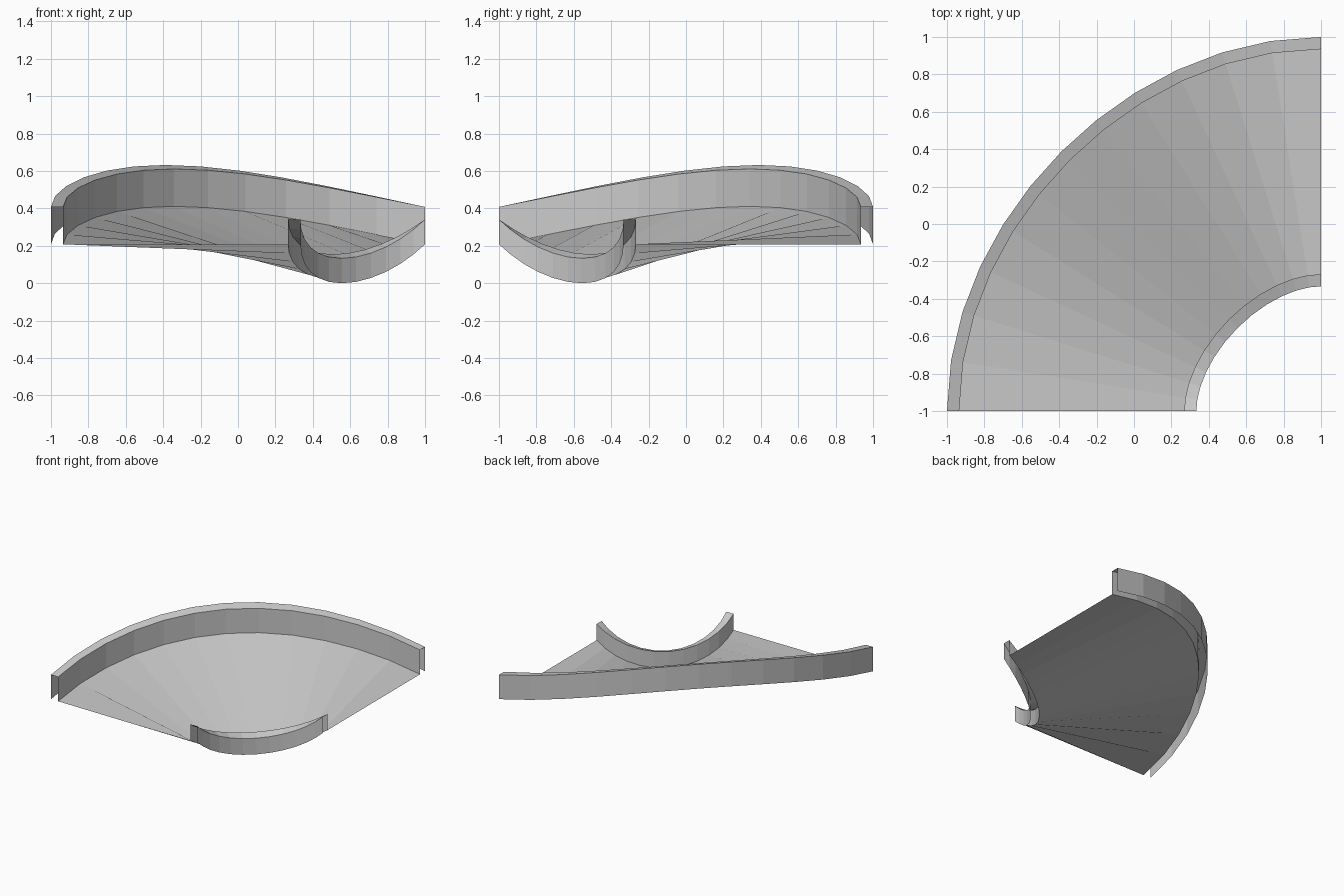
import bpy
import bmesh
from math import sin, pi
from mathutils import Vector
from mathutils.geometry import interpolate_bezier

cube = bpy.data.objects.get("Cube")
if cube:
    bpy.data.objects.remove(cube, do_unlink=True)

STEPS = 12           # segments along the bend
RADIUS = 4 / 3       # centre line of the lane
HALF = 2 / 3         # half width
RIM = 0.065          # rim wall thickness
BASE = 0.208         # floor height at both ends
BANK = 0.324         # sideways slope at the middle of the bend

grey = bpy.data.materials.new("plain_grey")
grey.use_nodes = True
colour = (0.6, 0.6, 0.6, 1)
grey.diffuse_color = colour
grey.node_tree.nodes["Principled BSDF"].inputs["Base Color"].default_value = colour

# Centre line: quarter bend around the front left corner
corner = Vector((1, -1, 0))
handle = RADIUS * 0.5
start, end = corner + Vector((-RADIUS, 0, 0)), corner + Vector((0, RADIUS, 0))
path = interpolate_bezier(start, start + Vector((0, handle, 0)),
                          end - Vector((handle, 0, 0)), end, STEPS + 1)


def outward(i):
    """Horizontal direction towards the outside of the bend."""
    if i == 0:
        return Vector((-1, 0, 0))
    if i == STEPS:
        return Vector((0, 1, 0))
    along = (path[i + 1] - path[i - 1]).normalized()
    return Vector((-along.y, along.x, 0))


def sweep(name, profile):
    """Sweep an open (offset, height) profile along the banked bend."""
    bm = bmesh.new()
    rows = []
    for i, point in enumerate(path):
        roll = sin(pi * i / STEPS)
        rows.append([bm.verts.new(point + outward(i) * off + Vector(
            (0, 0, BASE + h + roll * (0.008 + BANK * off)))) for off, h in profile])
    for a, b in zip(rows, rows[1:]):
        for j in range(len(profile) - 1):
            bm.faces.new((a[j], a[j + 1], b[j + 1], b[j]))
    mesh = bpy.data.meshes.new(name)
    bm.to_mesh(mesh)
    bm.free()
    mesh.materials.append(grey)
    obj = bpy.data.objects.new(name, mesh)
    bpy.context.collection.objects.link(obj)


# Banked lane surface and its two hollow rims, open underneath
inner_edge = HALF - RIM
sweep("lane_floor", [(inner_edge, 0), (-inner_edge, 0)])
sweep("outer_rim", [(HALF, 0), (HALF, 0.2), (inner_edge, 0.2), (inner_edge, 0)])
sweep("inner_rim", [(-inner_edge, 0), (-inner_edge, 0.133), (-HALF, 0.133), (-HALF, 0)])
